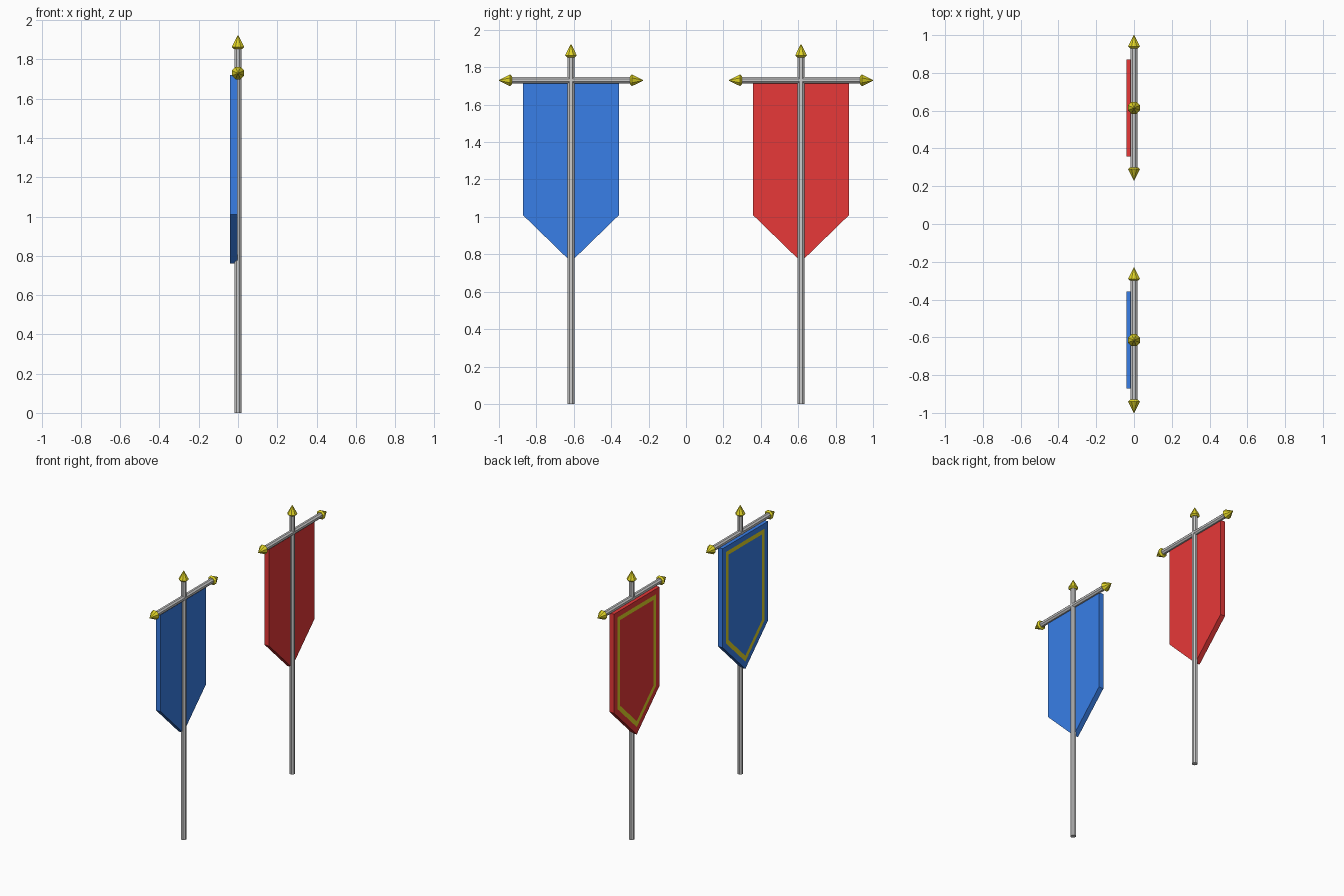
import bpy, bmesh, math
from mathutils import Matrix, Vector

if "Cube" in bpy.data.objects:
    bpy.data.objects.remove(bpy.data.objects["Cube"])


def material(name, rgb):
    m = bpy.data.materials.new(name)
    m.diffuse_color = (*rgb, 1)
    m.use_nodes = True
    m.node_tree.nodes["Principled BSDF"].inputs["Base Color"].default_value = m.diffuse_color
    return m


gold = material("gold", (0.75, 0.66, 0.02))
blue = material("blue", (0.04, 0.21, 0.80))
red = material("red", (0.80, 0.04, 0.04))


def finish(bm, name, mats=()):
    bmesh.ops.recalc_face_normals(bm, faces=bm.faces)
    me = bpy.data.meshes.new(name)
    bm.to_mesh(me)
    bm.free()
    for m in mats:
        me.materials.append(m)
    ob = bpy.data.objects.new(name, me)
    bpy.context.collection.objects.link(ob)
    return ob


def add_cone(bm, start, direction, length, r1, r2):
    """Eight-sided rod or cone running from start along direction."""
    d = Vector(direction)
    mat = (Matrix.Translation(Vector(start) + d * length / 2)
           @ d.to_track_quat('Z', 'Y').to_matrix().to_4x4()
           @ Matrix.Rotation(math.pi / 8, 4, 'Z'))
    bmesh.ops.create_cone(bm, cap_ends=True, segments=8, radius1=r1,
                          radius2=r2, depth=length, matrix=mat)


def rod(name, start, direction, length):
    bm = bmesh.new()
    add_cone(bm, start, direction, length, 0.019, 0.019)
    finish(bm, name)


def finial(name, start, direction):
    # short flared collar, then the pointed tip
    bm = bmesh.new()
    add_cone(bm, start, direction, 0.01, 0.023, 0.034)
    add_cone(bm, Vector(start) + Vector(direction) * 0.01, direction, 0.06, 0.034, 0.002)
    finish(bm, name, [gold])


def cloth(name, y, mat):
    # pointed banner with a flat gold border on its -x face
    bm = bmesh.new()
    outline = [(-0.257, 1.72), (0.257, 1.72), (0.257, 1.01), (0, 0.76), (-0.257, 1.01)]
    face = bm.faces.new([bm.verts.new((-0.04, y + a, z)) for a, z in outline])
    ext = bmesh.ops.extrude_face_region(bm, geom=[face], use_keep_orig=True)
    verts = [g for g in ext['geom'] if isinstance(g, bmesh.types.BMVert)]
    bmesh.ops.translate(bm, verts=verts, vec=(0.037, 0, 0))
    bmesh.ops.recalc_face_normals(bm, faces=bm.faces)
    panel = min(bm.faces, key=lambda f: f.calc_center_median().x)
    bmesh.ops.inset_region(bm, faces=[panel], thickness=0.038, use_even_offset=True)
    border = bmesh.ops.inset_region(bm, faces=[panel], thickness=0.03, use_even_offset=True)
    for f in border['faces']:
        f.material_index = 1
    finish(bm, name, [mat, gold])


for side, y, mat in (("blue", -0.615, blue), ("red", 0.615, red)):
    rod(side + "_pole", (0, y, 0), (0, 0, 1), 1.86)
    rod(side + "_crossbar", (0, y - 0.325, 1.73), (0, 1, 0), 0.65)
    finial(side + "_top_finial", (0, y, 1.853), (0, 0, 1))
    for s, end in ((-1, "left"), (1, "right")):
        finial(f"{side}_{end}_finial", (0, y + s * 0.315, 1.73), (0, s, 0))
    cloth(side + "_banner", y, mat)
